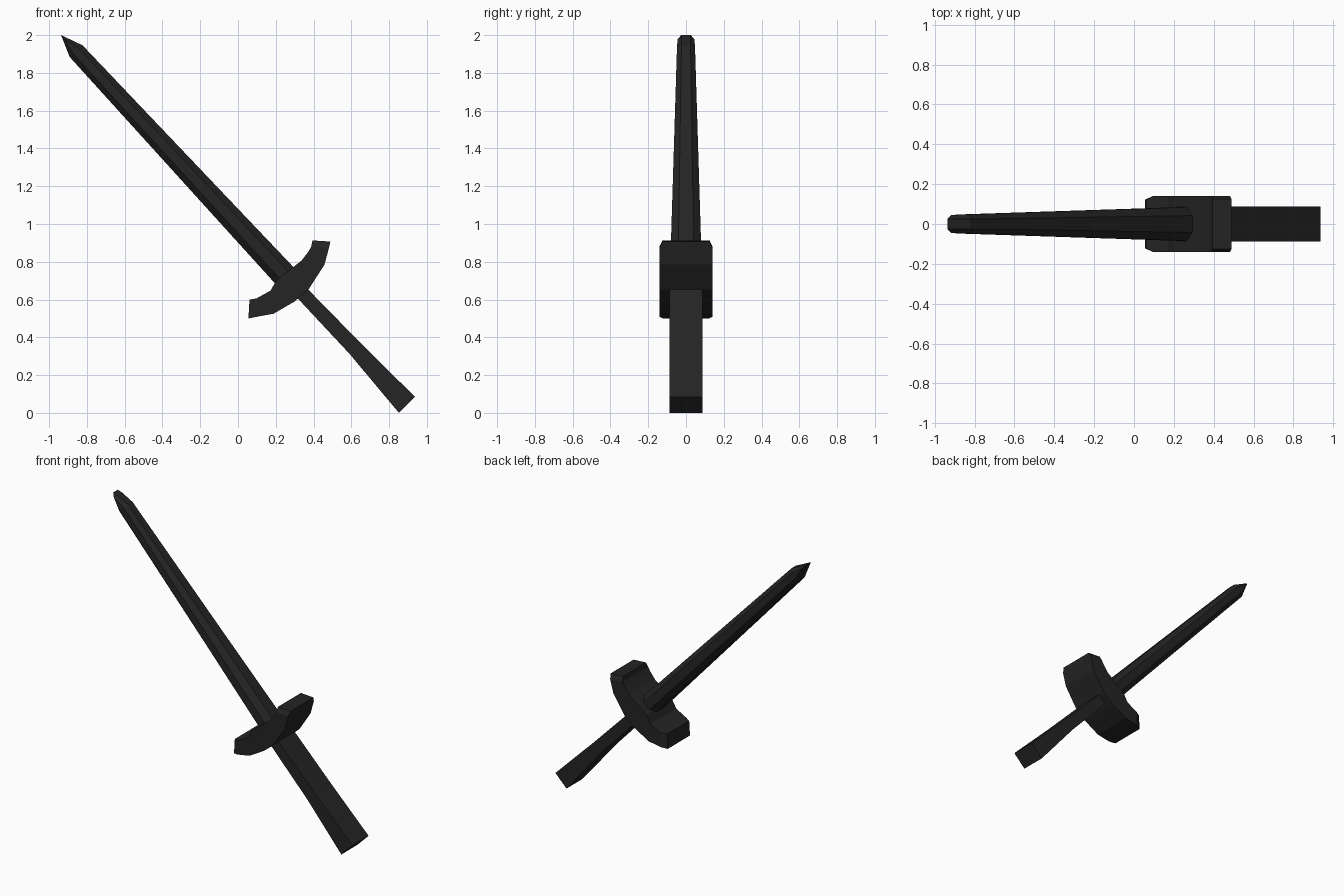
import bpy, bmesh
from mathutils import Vector

if "Cube" in bpy.data.objects:
    bpy.data.objects.remove(bpy.data.objects["Cube"])

mat = bpy.data.materials.new("charcoal black")
mat.diffuse_color = (0.018, 0.018, 0.018, 1)
mat.use_nodes = True
mat.node_tree.nodes["Principled BSDF"].inputs["Base Color"].default_value = mat.diffuse_color


def loft(name, rings):
    """Skin a list of equal-sized vertex rings and cap both ends."""
    bm = bmesh.new()
    vr = [[bm.verts.new(p) for p in r] for r in rings]
    n = len(vr[0])
    for a, b in zip(vr, vr[1:]):
        for i in range(n):
            j = (i + 1) % n
            bm.faces.new((a[i], a[j], b[j], b[i]))
    bm.faces.new(vr[0][::-1])
    bm.faces.new(vr[-1])
    bmesh.ops.remove_doubles(bm, verts=bm.verts, dist=0.0005)
    bmesh.ops.dissolve_degenerate(bm, edges=bm.edges, dist=0.0005)
    bmesh.ops.recalc_face_normals(bm, faces=bm.faces)
    me = bpy.data.meshes.new(name)
    bm.to_mesh(me)
    bm.free()
    me.materials.append(mat)
    ob = bpy.data.objects.new(name, me)
    bpy.context.collection.objects.link(ob)
    return ob


def strip_rings(pairs):
    """Rectangular sections from (outer x,z, inner x,z, half depth)."""
    return [[Vector(p) for p in ((ox, -y, oz), (ox, y, oz), (ix, y, iz), (ix, -y, iz))]
            for ox, oz, ix, iz, y in pairs]


# Blade: tapering octagonal bar ending in a wedge tip
side = Vector((0.733, 0, 0.68))
OCT = [(1, -.5), (1, .5), (.45, 1), (-.45, 1), (-1, .5), (-1, -.5), (-.45, -1), (.45, -1)]


def blade_ring(x, z, u, y):
    c = Vector((x, 0, z))
    return [c + side * (u * a) + Vector((0, y * b, 0)) for a, b in OCT]


tip = [Vector((-0.937, y * .025 / .5, 2.0)) if abs(y) < 1 else Vector((-0.918, y * .045, 1.978))
       for _, y in OCT]
loft("blade", [blade_ring(0.29, 0.68, 0.066, 0.086),
               blade_ring(-0.857, 1.915, 0.046, 0.048), tip])

# Guard: curved thick crescent with slightly narrowed ends
loft("guard", strip_rings([
    (.489, .907, .394, .913, .125), (.482, .875, .388, .880, .14),
    (.458, .785, .373, .854, .14), (.373, .653, .336, .806, .14),
    (.300, .590, .204, .703, .14), (.188, .525, .172, .647, .14),
    (.095, .508, .098, .606, .14), (.055, .500, .061, .600, .122)]))

# Grip: rectangular bar flaring towards the pommel end
loft("grip", strip_rings([
    (.345, .680, .292, .632, .088), (.648, .371, .590, .313, .088),
    (.937, .085, .852, .000, .088)]))
